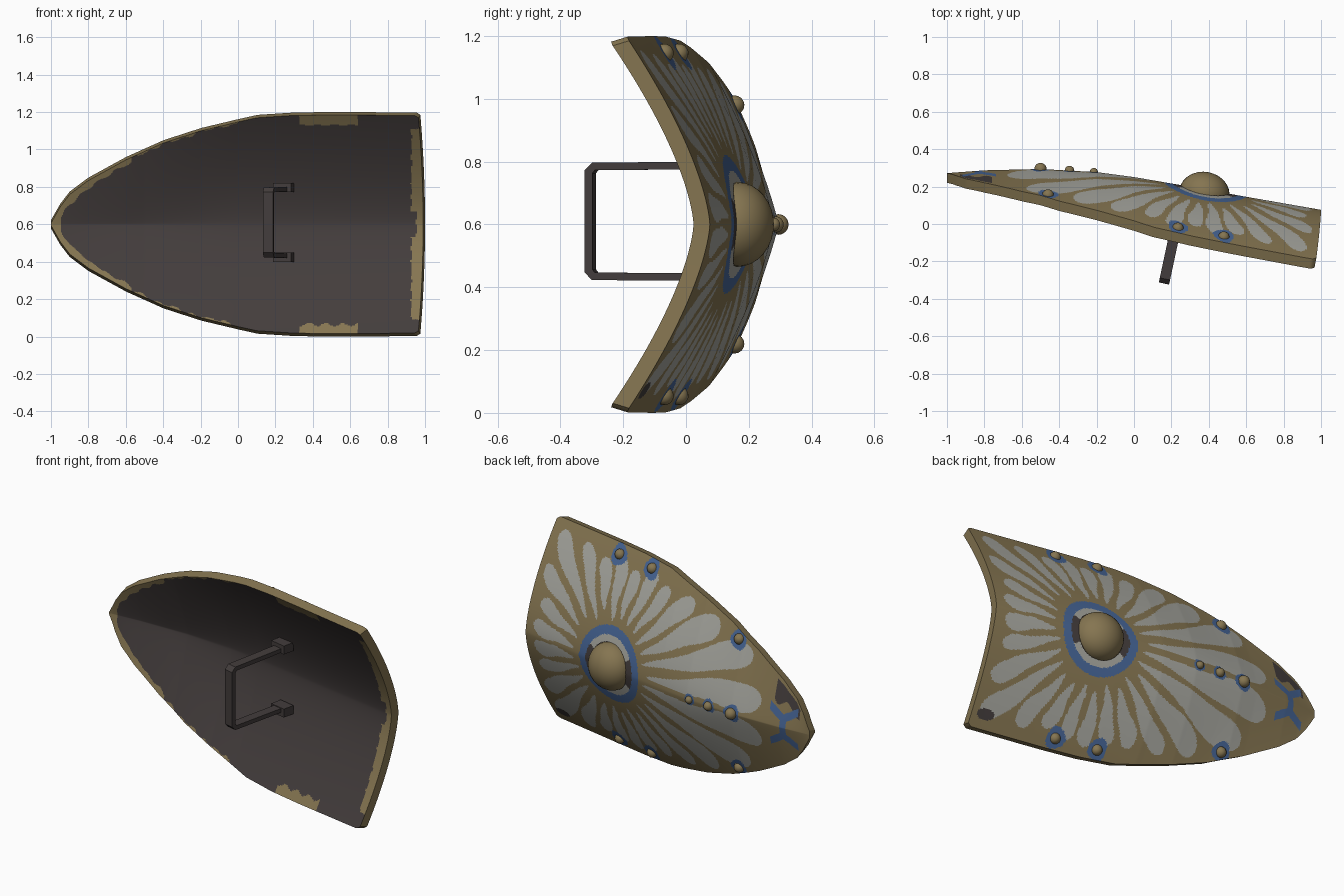
import bpy, bmesh, math, random
from mathutils import Matrix, Vector

if "Cube" in bpy.data.objects:
    bpy.data.objects.remove(bpy.data.objects["Cube"])

random.seed(4)
MID = 0.6            # height of the shield's spine
BX = 0.38            # boss position along the spine


def material(name, rgb):
    m = bpy.data.materials.new(name)
    m.diffuse_color = (*rgb, 1)
    m.use_nodes = True
    m.node_tree.nodes["Principled BSDF"].inputs["Base Color"].default_value = m.diffuse_color
    return m


TAN, GREY, DARK, BLUE = range(4)
MATS = [material("bronze_tan", (0.235, 0.178, 0.082)),
        material("pale_grey", (0.37, 0.37, 0.335)),
        material("dark_iron", (0.056, 0.046, 0.045)),
        material("blue_paint", (0.06, 0.128, 0.30))]


def finish(name, bm, mats, smooth=True):
    bmesh.ops.recalc_face_normals(bm, faces=bm.faces)
    me = bpy.data.meshes.new(name)
    bm.to_mesh(me)
    bm.free()
    for m in mats:
        me.materials.append(m)
    ob = bpy.data.objects.new(name, me)
    bpy.context.collection.objects.link(ob)
    if smooth:
        bpy.ops.object.select_all(action='DESELECT')
        ob.select_set(True)
        bpy.context.view_layer.objects.active = ob
        bpy.ops.object.shade_smooth_by_angle(angle=math.radians(40))
    return ob


def lerp_table(table, x):
    x = min(max(x, table[0][0]), table[-1][0])
    for (x0, a), (x1, b) in zip(table, table[1:]):
        if x <= x1:
            return a + (b - a) * (x - x0) / (x1 - x0)


# Shield outline (half width) and spine depth along its length
HALF = [(-1, .012), (-.95, .1), (-.9, .165), (-.8, .24), (-.6, .35), (-.4, .44), (-.2, .505),
        (0, .553), (.1, .575), (.3, .588), (.5, .59), (.945, .588), (.965, .575)]
SPINE = [(-1, .22), (-.8, .235), (-.5, .242), (-.2, .225), (0, .198), (.25, .155), (.6, .092), (1, .022)]
BEND = [(-.6, 1.12), (0, 1.5)]           # keel-like near the point, rounder behind
DROP = [(0, .57), (.9, .6)]


def half(x):
    return lerp_table(HALF, x)


def inner_y(x, d):
    h = half(x)
    return lerp_table(SPINE, x) - lerp_table(DROP, x) * h ** 1.5 * (abs(d) / h) ** lerp_table(BEND, x)


def outer_y(x, z):
    return inner_y(x, z - MID) + 0.052


def point(u, v, outer):
    x0 = -1 + 1.965 * u
    x = x0 + 0.025 * (1 - v * v) * u ** 4
    d = v * half(x0)
    y = inner_y(x, d)
    if outer:
        return Vector((x + 0.01 * u, y + 0.052, MID + d + 0.01 * v))
    return Vector((x, y, MID + d - .006 * v))


# Studs: x, z, radius (side studs are mirrored)
STUDS = [(-.5, MID, .033), (-.345, MID, .026), (-.215, MID, .022)]
for sx, sd in ((.235, .545), (.48, .545), (-.46, .38)):
    STUDS += [(sx, MID + sd, .031), (sx, MID - sd, .031)]

# Radiating petals: start and end radius, width, phase
COUNT = 28
PETALS = []
for k in range(COUNT):
    a = (k + .5) / COUNT * math.tau - math.pi
    r = 0.3
    while -.68 < BX + r * math.cos(a) < .95 and abs(r * math.sin(a)) < half(BX + r * math.cos(a)) - .035:
        r += 0.01
    wide = .05 if math.cos(a) < -.75 else 0
    PETALS.append((random.uniform(.24, .30), r - random.uniform(0, .05),
                   random.uniform(.41, .50) + wide, random.uniform(0, 6)))


def paint_outer(c):
    x, z = c.x, c.z
    d = abs(z - MID)
    r, a = math.hypot(x - BX, z - MID), math.atan2(z - MID, x - BX)
    # ring around the boss
    if r < .172:
        return GREY if abs(math.sin(a)) > .5 and r > .135 else DARK
    if r < .22:
        return BLUE
    # halos around the studs
    for sx, sz, sr in STUDS:
        wob = 1 + .08 * math.sin(3 * math.atan2(z - sz, x - sx) + sx * 9)
        if math.hypot(x - sx, z - sz) < sr * (1.5 if sz == MID else 1.7) * wob:
            return BLUE
    # painted point and worn patches
    if x < -.72:
        if abs(x + .83) < .022 and d < .07:
            return BLUE
        if abs(d - .05 - .6 * abs(x + .83)) < .024 and abs(x + .83) < .09:
            return BLUE
        edge = d / half(x)
        if z > MID and -.93 < x < -.76 and .58 + .1 * math.sin(x * 50) < edge < .95:
            return DARK
        return TAN
    if math.hypot((x - .9) / .05, (z - .07) / .026) < 1:
        return DARK
    # petals
    p = (a + math.pi) / math.tau * COUNT
    k = min(int(p), COUNT - 1)
    r0, r1, w, ph = PETALS[k]
    t = (r - r0) / (r1 - r0)
    if 0 < t < 1:
        f = abs(p - k - .5 + .05 * math.sin(9 * t + ph))
        if f < w * t ** .4 * (1 - t ** 7) ** .5:
            return GREY
    return TAN


def paint_inner(c):
    x, d = c.x, abs(c.z - MID)
    margin = half(x) - d
    wob = .006 * math.sin(x * 70) + .004 * math.sin(c.z * 90)
    if x < -.57 and margin < .034 + .12 * max(0, -.7 - x) + wob:
        return TAN
    if x < 0 and margin < .012 + wob:
        return TAN
    if x < -.945:
        return TAN
    if .33 < x < .64 and margin < .055 + wob:
        return TAN
    if (.07 < d < .51 and x > .922 + wob) or (d <= .07 and x > .958 + wob):
        return TAN
    return DARK


# Shield body: painted outer sheet, dark inner sheet, rim between them
NU, NV = 270, 190
bm = bmesh.new()
sheets = []
for outer in (False, True):
    g = [[bm.verts.new(point((i / NU) ** 1.1, 2 * j / NV - 1, outer)) for j in range(NV + 1)]
         for i in range(NU + 1)]
    sheets.append(g)
    rule = paint_outer if outer else paint_inner
    for i in range(NU):
        for j in range(NV):
            f = bm.faces.new((g[i][j], g[i + 1][j], g[i + 1][j + 1], g[i][j + 1]))
            f.material_index = rule(f.calc_center_median())


def border(g):
    return ([g[i][0] for i in range(NU)] + [g[NU][j] for j in range(NV)]
            + [g[i][NV] for i in range(NU, 0, -1)] + [g[0][j] for j in range(NV, 0, -1)])


b0, b1 = border(sheets[0]), border(sheets[1])
for i in range(len(b0)):
    n = (i + 1) % len(b0)
    bm.faces.new((b0[i], b0[n], b1[n], b1[i])).material_index = TAN
finish("shield_body", bm, MATS)


# Domes: flattened half spheres set along the surface normal
def dome(name, x, z, r, height, sink, segs, rings):
    e = .01
    sx = (outer_y(x + e, z) - outer_y(x - e, z)) / (2 * e)
    sz = (outer_y(x, z + e) - outer_y(x, z - e)) / (2 * e)
    normal = Vector((-sx, 1, -sz)).normalized()
    bm = bmesh.new()
    bmesh.ops.create_uvsphere(bm, u_segments=segs, v_segments=rings, radius=1)
    low = -.25 if r > .1 else -.8
    bmesh.ops.delete(bm, geom=[v for v in bm.verts if v.co.z < low], context='VERTS')
    mat = (Matrix.Translation(Vector((x, outer_y(x, z), z)) - normal * sink)
           @ normal.to_track_quat('Z', 'Y').to_matrix().to_4x4()
           @ Matrix.Diagonal((r, r, height, 1)))
    bmesh.ops.transform(bm, matrix=mat, verts=bm.verts)
    finish(name, bm, [MATS[TAN]])


dome("center_boss", BX, MID, .135, .115, .02, 32, 16)
for n, (sx, sz, sr) in enumerate(STUDS):
    dome(f"stud_{n + 1}", sx, sz, sr, sr, 0, 12, 8)

# Handle: chamfered bracket standing off the inner face
AXIS = Vector((.21, .978, 0))
SIDE = Vector((.978, -.21, 0))
BASE = Vector((.16, -.318, MID + .01))


def place(s, w, h):
    return BASE + AXIS * s + SIDE * w + Vector((0, 0, h))


OUT = [(.42, .19), (.025, .187), (0, .162)]
INN = [(.42, .166), (.034, .163), (.026, .153)]
OUT += [(s, -h) for s, h in reversed(OUT)]
INN += [(s, -h) for s, h in reversed(INN)]
bm = bmesh.new()
rows = []
for (so, ho), (si, hi) in zip(OUT, INN):
    rows.append([bm.verts.new(place(s, w, h)) for s, w, h in
                 ((so, -.028, ho), (so, .028, ho), (si, .028, hi), (si, -.028, hi))])
for a, b in zip(rows, rows[1:]):
    for q in range(4):
        bm.faces.new((a[q], a[(q + 1) % 4], b[(q + 1) % 4], b[q]))
bm.faces.new(rows[0])
bm.faces.new(rows[-1])
finish("handle", bm, [MATS[DARK]], False)

# Handle feet: blocks fixed to the inner face
for side, name in ((1, "upper"), (-1, "lower")):
    bm = bmesh.new()
    bmesh.ops.create_cube(bm, size=1)
    for v in bm.verts:
        v.co = place(.395 + v.co.x * .07, v.co.y * .1, side * .187 + v.co.z * .05)
    finish(f"handle_foot_{name}", bm, [MATS[DARK]], False)
